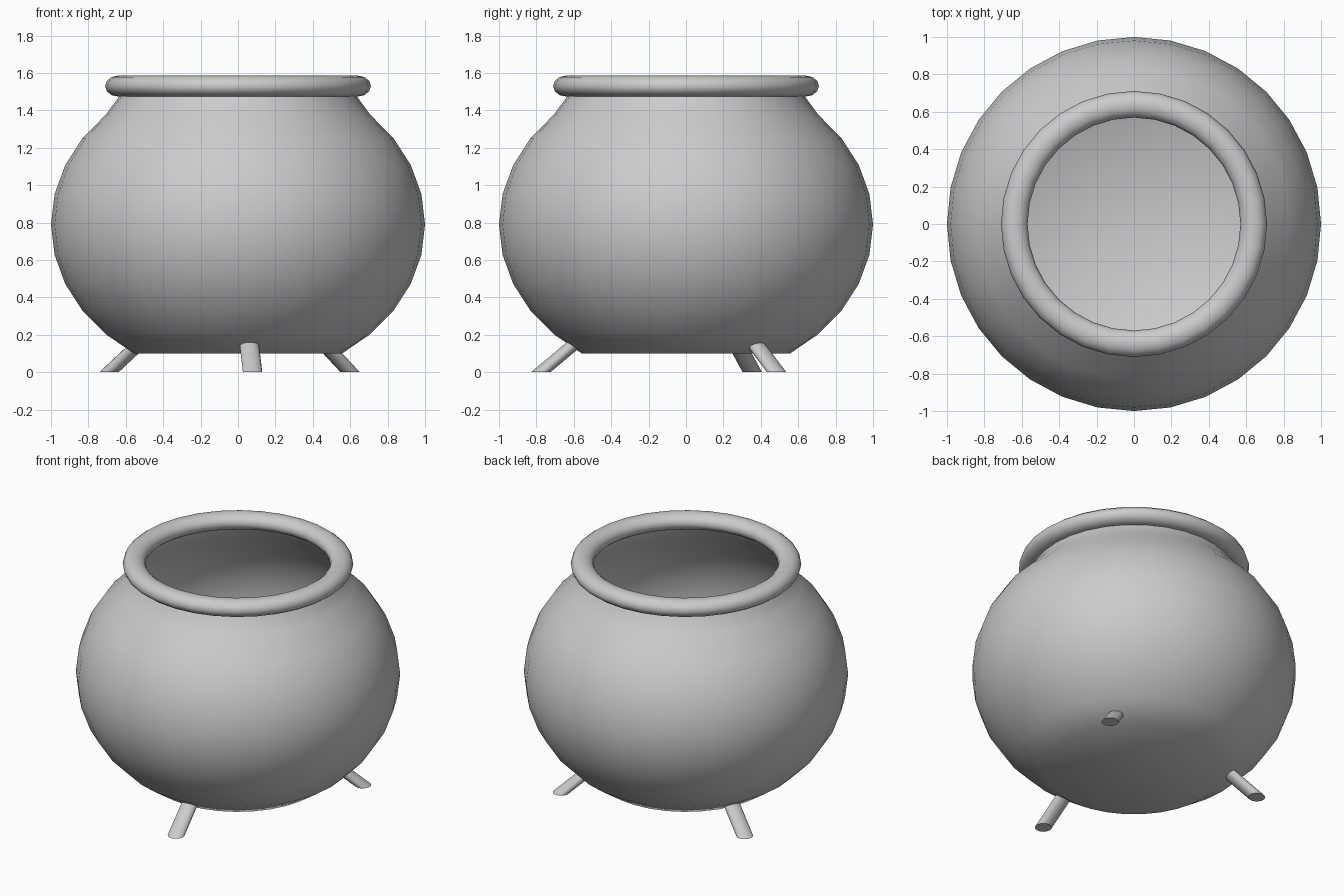
import bpy, bmesh, math

if "Cube" in bpy.data.objects:
    bpy.data.objects.remove(bpy.data.objects["Cube"])

SEG = 32


def add_object(name, bm):
    bmesh.ops.recalc_face_normals(bm, faces=bm.faces)
    mesh = bpy.data.meshes.new(name)
    bm.to_mesh(mesh)
    bm.free()
    for p in mesh.polygons:
        p.use_smooth = True
    obj = bpy.data.objects.new(name, mesh)
    bpy.context.collection.objects.link(obj)
    return obj


def ring(bm, r, z):
    return [bm.verts.new((r * math.cos(2 * math.pi * i / SEG),
                          r * math.sin(2 * math.pi * i / SEG), z)) for i in range(SEG)]


def bridge(bm, a, b):
    n = len(a)
    for i in range(n):
        bm.faces.new((a[i], a[(i + 1) % n], b[(i + 1) % n], b[i]))


# Pot body: squashed sphere with flat bottom and open neck
bm = bmesh.new()
profile = [(math.cos(math.radians(11.25 * k)), 0.79 + 0.83 * math.sin(math.radians(11.25 * k)))
           for k in range(-5, 5)]
profile += [(0.635, 1.475), (0.62, 1.52)]
rings = [ring(bm, r, z) for r, z in profile]
for a, b in zip(rings, rings[1:]):
    bridge(bm, a, b)
centre = bm.verts.new((0, 0, profile[0][1]))
for i in range(SEG):
    bm.faces.new((centre, rings[0][(i + 1) % SEG], rings[0][i]))
add_object("pot_body", bm)

# Rolled rim: slightly flattened torus
bm = bmesh.new()
rings = [ring(bm, 0.64 + 0.071 * math.cos(math.pi * k / 6), 1.53 + 0.056 * math.sin(math.pi * k / 6))
         for k in range(12)]
for k in range(12):
    bridge(bm, rings[k], rings[(k + 1) % 12])
add_object("rim", bm)


# Splayed legs: round feet sheared inwards, ending on the pot wall
def leg(name, x, y, lean=1.2, radius=0.052, n=16):
    bm = bmesh.new()
    dist, ang = math.hypot(x, y), math.atan2(y, x)
    c, s = math.cos(ang), math.sin(ang)
    foot, top = [], []
    for i in range(n):
        t = 2 * math.pi * i / n
        r, w = dist + radius * math.cos(t), radius * math.sin(t)
        z = (r - 0.405) / (1.51 + lean) + 0.004
        foot.append(bm.verts.new((r * c - w * s, r * s + w * c, 0)))
        q = r - lean * z
        top.append(bm.verts.new((q * c - w * s, q * s + w * c, z)))
    bridge(bm, foot, top)
    bm.faces.new(foot[::-1])
    bm.faces.new(top)
    obj = add_object(name, bm)
    bpy.ops.object.select_all(action='DESELECT')
    obj.select_set(True)
    bpy.context.view_layer.objects.active = obj
    bpy.ops.object.shade_smooth_by_angle(angle=math.radians(35))


leg("front_leg", 0.078, -0.777)
leg("back_right_leg", 0.60, 0.485)
leg("back_left_leg", -0.69, 0.355)
